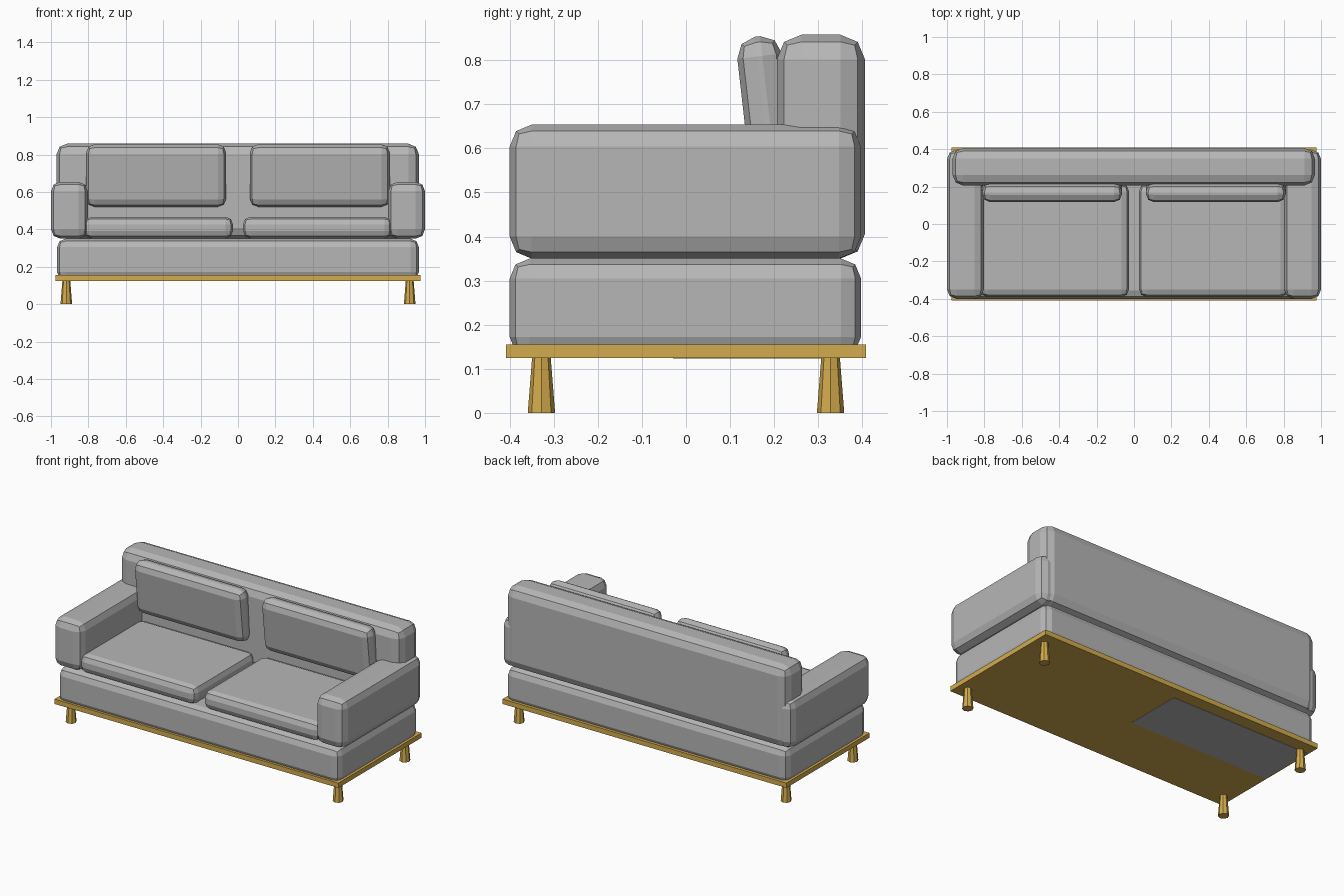
import bpy, bmesh, math
from mathutils import Matrix

if "Cube" in bpy.data.objects:
    bpy.data.objects.remove(bpy.data.objects["Cube"])


def material(name, rgb):
    m = bpy.data.materials.new(name)
    m.diffuse_color = (*rgb, 1)
    m.use_nodes = True
    m.node_tree.nodes["Principled BSDF"].inputs["Base Color"].default_value = m.diffuse_color
    return m


fabric = material("grey_fabric", (0.47, 0.47, 0.47))
wood = material("golden_wood", (0.65, 0.41, 0.075))


def finish(name, bm, mat):
    bmesh.ops.recalc_face_normals(bm, faces=bm.faces)
    mesh = bpy.data.meshes.new(name)
    bm.to_mesh(mesh)
    bm.free()
    mesh.materials.append(mat)
    ob = bpy.data.objects.new(name, mesh)
    bpy.context.collection.objects.link(ob)
    return ob


def box(name, x, y, z, mat, bevel=0, tilt=0):
    """Box from (min, max) ranges, with a two-step rounded edge and a tilt about x."""
    bm = bmesh.new()
    size = [b - a for a, b in (x, y, z)]
    bmesh.ops.create_cube(bm, size=1, matrix=Matrix.Diagonal((*size, 1)))
    if bevel:
        bmesh.ops.bevel(bm, geom=list(bm.edges), offset=bevel, segments=2,
                        profile=0.5, affect='EDGES')
    ob = finish(name, bm, mat)
    ob.location = [(a + b) / 2 for a, b in (x, y, z)]
    ob.rotation_euler.x = tilt
    return ob


# Wooden platform and the fabric patch under it
box("platform", (-0.976, 0.976), (-0.408, 0.408), (0.125, 0.155), wood)
box("underside_patch", (-0.965, -0.01), (-0.03, 0.33), (0.123, 0.126), fabric)

# Upholstered base and backrest
box("base", (-0.967, 0.967), (-0.40, 0.397), (0.127, 0.35), fabric, 0.045)
box("backrest", (-0.97, 0.967), (0.206, 0.406), (0.35, 0.858), fabric, 0.056)

for s, side in ((-1, "left"), (1, "right")):
    def span(a, b):
        return tuple(sorted((s * a, s * b)))

    # Arm, seat cushion and forward-leaning back cushion
    box(side + "_arm", span(0.803, 1.0), (-0.40, 0.397), (0.35, 0.654), fabric, 0.05)
    box(side + "_seat_cushion", span(0.027, 0.823), (-0.39, 0.215), (0.352, 0.467),
        fabric, 0.04)
    box(side + "_back_cushion", span(0.063, 0.812), (0.13, 0.232), (0.52, 0.855),
        fabric, 0.045, math.radians(6.5))

    # Tapered legs, wider at the foot
    for y, end in ((-0.328, "front"), (0.328, "back")):
        bm = bmesh.new()
        bmesh.ops.create_cone(bm, cap_ends=True, segments=8, radius1=0.031,
                              radius2=0.021, depth=0.127)
        leg = finish(f"{side}_{end}_leg", bm, wood)
        leg.location = (s * 0.918, y, 0.0635)
